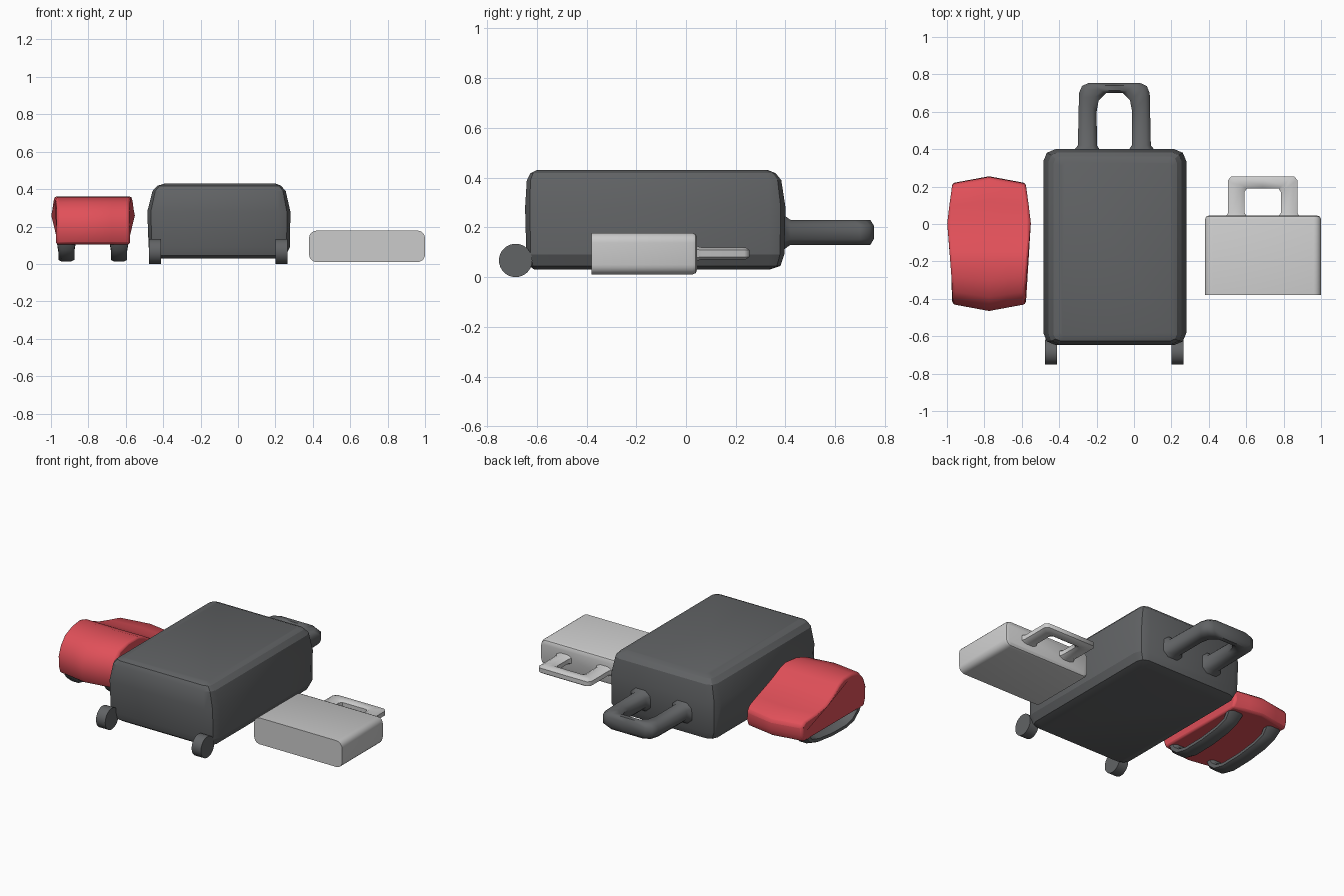
import bpy, bmesh, math
from mathutils import Vector

if "Cube" in bpy.data.objects:
    bpy.data.objects.remove(bpy.data.objects["Cube"])


def material(name, rgb):
    m = bpy.data.materials.new(name)
    m.diffuse_color = (*rgb, 1)
    m.use_nodes = True
    m.node_tree.nodes["Principled BSDF"].inputs["Base Color"].default_value = m.diffuse_color
    return m


RED = material("red_fabric", (0.75, 0.08, 0.1))
DARK = material("dark_grey", (0.12, 0.125, 0.13))


def skin(name, rings, mat=None, angle=30, bevel=0):
    """Join equal closed rings of points into a capped solid."""
    bm = bmesh.new()
    vs = [[bm.verts.new(p) for p in ring] for ring in rings]
    n = len(vs[0])
    for a, b in zip(vs, vs[1:]):
        for i in range(n):
            j = (i + 1) % n
            bm.faces.new((a[i], a[j], b[j], b[i]))
    bm.faces.new(vs[0])
    bm.faces.new(vs[-1])
    bmesh.ops.recalc_face_normals(bm, faces=bm.faces)
    me = bpy.data.meshes.new(name)
    bm.to_mesh(me)
    bm.free()
    ob = bpy.data.objects.new(name, me)
    bpy.context.collection.objects.link(ob)
    finish(ob, mat, angle)
    if bevel:
        mod = ob.modifiers.new("soft_edges", 'BEVEL')
        mod.width, mod.segments = bevel, 2
        mod.angle_limit = math.radians(40)
    return ob


def finish(ob, mat, angle):
    if mat:
        ob.data.materials.append(mat)
    bpy.ops.object.select_all(action='DESELECT')
    ob.select_set(True)
    bpy.context.view_layer.objects.active = ob
    bpy.ops.object.shade_smooth_by_angle(angle=math.radians(angle))


def rounded(u0, u1, v0, v1, r, seg):
    """Rounded rectangle as 2D points."""
    pts = []
    for k, (u, v) in enumerate(((u1 - r, v1 - r), (u0 + r, v1 - r),
                                (u0 + r, v0 + r), (u1 - r, v0 + r))):
        for s in range(seg + 1):
            a = math.pi / 2 * (k + s / seg)
            pts.append((u + r * math.cos(a), v + r * math.sin(a)))
    return pts


def band(name, outer, inner, mid, half, to3d, mat=None, flare=1.0):
    """Chamfered bar between two planar outlines; flare thickens its ends."""
    section = ((0, -.55), (.25, -1), (.75, -1), (1, -.55),
               (1, .55), (.75, 1), (.25, 1), (0, .55))
    rings = []
    for i, (o, p) in enumerate(zip(outer, inner)):
        o, p = Vector(o), Vector(p)
        h = half * (flare if i in (0, len(outer) - 1) else 1)
        rings.append([to3d(o.lerp(p, s), mid + h * t) for s, t in section])
    return skin(name, rings, mat, 50)


def mirrored(half, cx):
    """Full outline from its right half, which ends on the centre line."""
    return [(cx + x, y) for x, y in half] + [(cx - x, y) for x, y in half[-2::-1]]


def flat(q, z):
    return (q.x, q.y, z)


# Large suitcase shell: z level, x and y bounds, corner radius
shell = ((.03, -.41, .21, -.61, .335, .03),
         (.045, -.455, .255, -.63, .38, .05),
         (.09, -.478, .278, -.642, .395, .06),
         (.28, -.485, .28, -.647, .40, .065),
         (.39, -.457, .255, -.64, .383, .05),
         (.418, -.43, .23, -.625, .36, .035),
         (.43, -.39, .20, -.60, .33, .02))
skin("suitcase_body",
     [[(x, y, z) for x, y in rounded(*b, 2)] for z, *b in shell], DARK, 25)

# Suitcase pull handle
band("suitcase_handle",
     mirrored(((.225, .385), (.195, .42), (.189, .70), (.173, .738), (.135, .755), (0, .755)), -.105),
     mirrored(((.07, .385), (.093, .42), (.095, .60), (.084, .66), (.045, .70), (0, .70)), -.105),
     .18, .05, flat, DARK, 1.5)

# Suitcase wheels
for side, x in (("left", -.443), ("right", .232)):
    bpy.ops.mesh.primitive_cylinder_add(vertices=32, radius=.067, depth=.065,
                                        location=(x, -.685, .067),
                                        rotation=(0, math.pi / 2, 0))
    wheel = bpy.context.object
    wheel.name = side + "_wheel"
    finish(wheel, DARK, 30)

# Small case: rounded section run along y, softened at the handle end
skin("small_case_body",
     [[(x, y, z) for x, z in rounded(.38 + d, 1 - d, .01 + d, .178 - d, .04 - d, 5)]
      for y, d in ((-.38, 0), (.025, 0), (.039, .006), (.045, .02))], None, 35)

# Small case handle
band("small_case_handle",
     mirrored(((.20, .035), (.185, .06), (.185, .235), (.168, .255), (0, .255)), .688),
     mirrored(((.08, .035), (.097, .06), (.098, .17), (.085, .19), (0, .19)), .688),
     .095, .025, flat, None, 1.3)

# Backpack: side profile (y, z) swept across x, pinched toward sides and ends
profile = ((-.44, .105), (-.46, .15), (-.465, .22), (-.44, .28), (-.39, .33),
           (-.30, .355), (-.20, .36), (-.14, .342), (-.07, .305), (.02, .27),
           (.12, .248), (.22, .23), (.25, .205), (.255, .15), (.235, .105))
cx, cy = -.775, -.105
slices = []
for t in (-1, -.5, 0, .5, 1):
    slices.append([(cx + t * (.225 - .03 * ((y - cy) / .36) ** 2 - .015 * max(0, (z - .25) / .11)),
                    cy + (y - cy) * (1 - .1 * abs(t)), z) for y, z in profile])
skin("backpack_body", slices, RED, 35, .012)

# Backpack shoulder straps underneath
low = ((-.40, .12), (-.385, .075), (-.33, .03), (-.25, .012), (-.10, .015),
       (.04, .032), (.13, .06), (.19, .12))
high = ((-.34, .12), (-.335, .09), (-.30, .065), (-.24, .05), (-.10, .052),
        (.03, .068), (.09, .085), (.13, .12))
for side, x in (("left", -.918), ("right", -.636)):
    band(side + "_strap", low, high, x, .043,
         lambda q, w: (w, q.x, q.y), DARK, 1.2)
